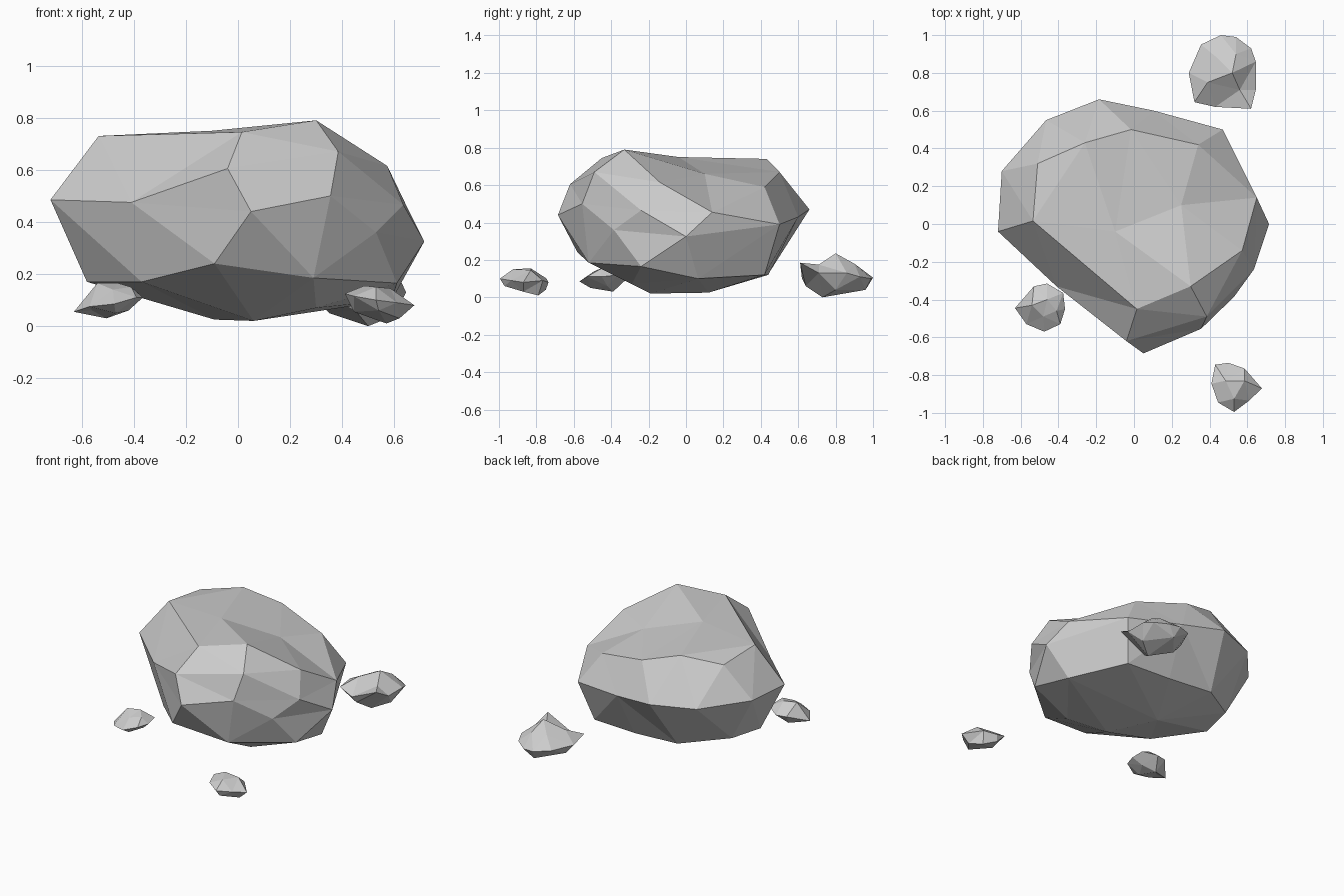
import bpy, bmesh
from mathutils import Vector


def rock(name, center, points):
    """Faceted rock: wrap the corners around a centre, then set true positions."""
    c = Vector(center)
    true_pos = [Vector(p) for p in points]
    bm = bmesh.new()
    idx = bm.verts.layers.int.new("corner")
    for i, p in enumerate(true_pos):
        d = p - c
        d.z *= 1.5                      # rocks are flattened; even out the wrap
        v = bm.verts.new(d.normalized())
        v[idx] = i
    bmesh.ops.convex_hull(bm, input=bm.verts[:])
    for v in bm.verts:
        v.co = true_pos[v[idx]]
    bmesh.ops.recalc_face_normals(bm, faces=bm.faces[:])
    me = bpy.data.meshes.new(name)
    bm.to_mesh(me)
    bm.free()
    ob = bpy.data.objects.new(name, me)
    bpy.context.collection.objects.link(ob)
    return ob


# Main boulder, listed as top, shoulder, waist and underside corners
top = [(0.30, -0.33, 0.79), (0.015, -0.45, 0.745), (-0.535, 0.016, 0.73),
       (-0.51, 0.32, 0.70), (-0.26, 0.43, 0.74), (-0.016, 0.50, 0.67),
       (0.34, 0.42, 0.59), (0.25, 0.10, 0.66), (-0.10, -0.04, 0.75)]
shoulder = [(0.573, -0.14, 0.615), (0.385, -0.49, 0.67), (-0.04, -0.62, 0.605),
            (0.355, -0.555, 0.50)]
waist = [(0.05, -0.685, 0.44), (0.53, -0.385, 0.36), (0.635, -0.24, 0.465),
         (0.715, 0, 0.325), (0.65, 0.14, 0.455), (0.47, 0.50, 0.39),
         (0.105, 0.60, 0.43), (-0.185, 0.66, 0.47), (-0.465, 0.55, 0.47),
         (-0.70, 0.28, 0.49), (-0.72, -0.04, 0.485), (-0.41, -0.33, 0.475)]
under = [(-0.09, -0.58, 0.24), (0.29, -0.52, 0.185), (0.61, -0.24, 0.165),
         (0.59, 0.065, 0.10), (0.40, 0.42, 0.12), (0.08, 0.44, 0.12),
         (-0.25, 0.45, 0.14), (-0.53, 0.26, 0.18), (-0.58, 0.02, 0.17),
         (-0.37, -0.28, 0.17), (0.30, -0.29, 0.07), (0.06, -0.19, 0.02),
         (-0.09, 0.12, 0.025)]
rock("boulder", (0, 0, 0.4), top + shoulder + waist + under)

# Back right stone with one raised corner
rock("back_stone", (0.48, 0.80, 0.10), [
    (0.46, 1.0, 0.105), (0.54, 0.99, 0.10), (0.62, 0.93, 0.11),
    (0.645, 0.86, 0.13), (0.645, 0.71, 0.13), (0.62, 0.61, 0.185),
    (0.43, 0.62, 0.10), (0.32, 0.645, 0.13), (0.29, 0.80, 0.12),
    (0.355, 0.95, 0.12), (0.44, 0.88, 0.18), (0.52, 0.80, 0.235),
    (0.56, 0.71, 0.175), (0.39, 0.75, 0.18), (0.50, 0.73, 0.0),
    (0.48, 0.96, 0.04), (0.60, 0.80, 0.04), (0.35, 0.80, 0.05),
    (0.45, 0.64, 0.06), (0.54, 0.90, 0.18)])

# Front right stone with a pointed side
rock("front_right_stone", (0.52, -0.86, 0.08), [
    (0.43, -0.745, 0.10), (0.50, -0.735, 0.08), (0.585, -0.765, 0.09),
    (0.677, -0.87, 0.08), (0.61, -0.935, 0.09), (0.53, -0.995, 0.10),
    (0.445, -0.945, 0.115), (0.41, -0.845, 0.125), (0.485, -0.83, 0.155),
    (0.585, -0.83, 0.145), (0.53, -0.925, 0.15), (0.57, -0.79, 0.01),
    (0.49, -0.75, 0.04), (0.445, -0.85, 0.055), (0.54, -0.97, 0.06),
    (0.62, -0.87, 0.03)])

# Front left stone with a drooping tip
rock("front_left_stone", (-0.48, -0.44, 0.10), [
    (-0.63, -0.445, 0.055), (-0.53, -0.33, 0.10), (-0.46, -0.315, 0.10),
    (-0.375, -0.365, 0.12), (-0.365, -0.45, 0.11), (-0.39, -0.53, 0.11),
    (-0.475, -0.57, 0.085), (-0.57, -0.53, 0.075), (-0.54, -0.43, 0.165),
    (-0.46, -0.40, 0.165), (-0.41, -0.46, 0.15), (-0.48, -0.49, 0.14),
    (-0.505, -0.39, 0.03), (-0.42, -0.42, 0.06), (-0.47, -0.51, 0.05),
    (-0.56, -0.45, 0.06)])
